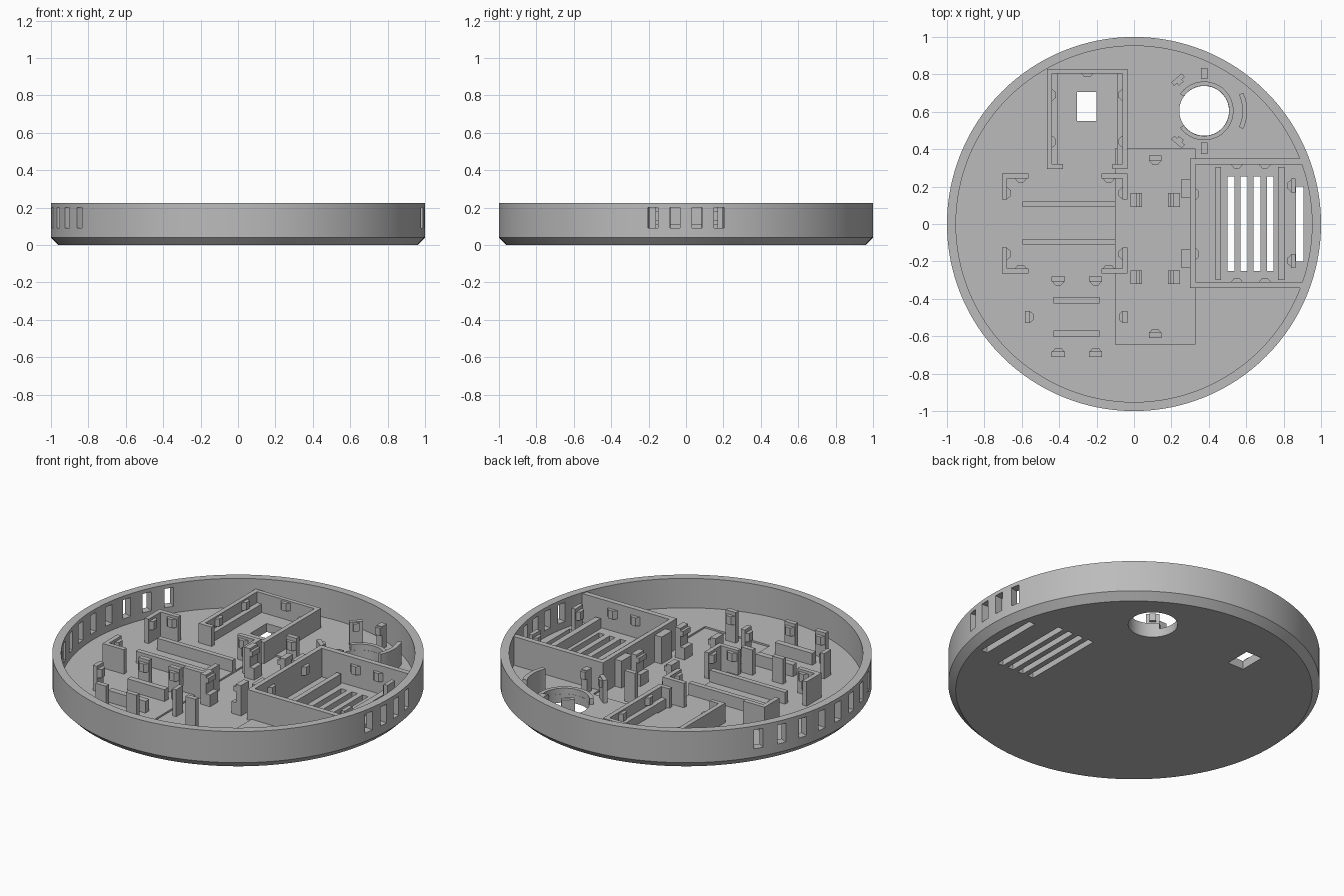
import bpy, bmesh, math
from mathutils import Matrix, Vector

if "Cube" in bpy.data.objects:
    bpy.data.objects.remove(bpy.data.objects["Cube"])

grey = bpy.data.materials.new("grey plastic")
grey.diffuse_color = (0.5, 0.5, 0.5, 1)
grey.use_nodes = True
grey.node_tree.nodes["Principled BSDF"].inputs["Base Color"].default_value = grey.diffuse_color

FLOOR, TOP, BASE = 0.05, 0.225, 0.035


def finish(name, bm, smooth=False):
    bmesh.ops.recalc_face_normals(bm, faces=bm.faces)
    me = bpy.data.meshes.new(name)
    bm.to_mesh(me)
    bm.free()
    me.materials.append(grey)
    ob = bpy.data.objects.new(name, me)
    bpy.context.collection.objects.link(ob)
    if smooth:
        bpy.ops.object.select_all(action='DESELECT')
        ob.select_set(True)
        bpy.context.view_layer.objects.active = ob
        bpy.ops.object.shade_smooth_by_angle(angle=math.radians(30))
    return ob


def box(bm, x0, x1, y0, y1, z0, z1, turn=None):
    m = (Matrix.Translation(((x0 + x1) / 2, (y0 + y1) / 2, (z0 + z1) / 2))
         @ Matrix.Diagonal((x1 - x0, y1 - y0, z1 - z0, 1)))
    bmesh.ops.create_cube(bm, size=1, matrix=(turn or Matrix()) @ m)


def lathe(bm, profile, a0=0, a1=360, n=128, centre=(0, 0)):
    """Sweep a closed (radius, z) profile about a vertical axis."""
    full = abs(a1 - a0) >= 360
    rings = []
    for i in range(n if full else n + 1):
        a = math.radians(a0 + (a1 - a0) * i / n)
        rings.append([bm.verts.new((centre[0] + r * math.cos(a), centre[1] + r * math.sin(a), z))
                      for r, z in profile])
    k = len(profile)
    for i in range(n):
        p, q = rings[i], rings[(i + 1) % len(rings)]
        for j in range(k):
            bm.faces.new((p[j], q[j], q[(j + 1) % k], p[(j + 1) % k]))
    if not full:
        bm.faces.new(rings[0])
        bm.faces.new(rings[-1])


def bump(bm, x, y, dx, dy, z0=0.13, z1=0.18):
    """Small tapered snap bump sticking out of a wall along (dx, dy)."""
    d, s = Vector((dx, dy)), Vector((-dy, dx))
    pts = [Vector((x, y)) + s * u + d * v
           for u, v in ((-.032, -.005), (-.032, 0), (-.015, .02), (.015, .02), (.032, 0), (.032, -.005))]
    lo = [bm.verts.new((p.x, p.y, z0)) for p in pts]
    hi = [bm.verts.new((p.x, p.y, z1)) for p in pts]
    bm.faces.new(lo)
    bm.faces.new(hi)
    for i in range(6):
        j = (i + 1) % 6
        bm.faces.new((lo[i], lo[j], hi[j], hi[i]))


# Round tray: floor disc and rim with a chamfered lower edge
bm = bmesh.new()
outline = [(.96, 0), (1, .04), (1, TOP), (.952, TOP), (.952, FLOOR)]
rings = [[bm.verts.new((r * math.cos(i * math.tau / 128), r * math.sin(i * math.tau / 128), z))
          for i in range(128)] for r, z in outline]
for a, b in zip(rings, rings[1:]):
    for i in range(128):
        j = (i + 1) % 128
        bm.faces.new((a[i], a[j], b[j], b[i]))
bm.faces.new(rings[0])
bm.faces.new(rings[-1])
tray = finish("tray", bm)

# Openings: vents, round port, window and shallow pocket
bm = bmesh.new()
for x in (.50, .57, .64, .71):
    box(bm, x, x + .037, -.25, .255, -.1, .1)
box(bm, .865, .905, -.2, .2, -.1, .1)
box(bm, -.305, -.2, .55, .705, -.1, .1)
box(bm, -.1, .327, -.645, .405, .04, .1)
bmesh.ops.create_cone(bm, cap_ends=True, segments=64, radius1=.133, radius2=.133, depth=.3,
                      matrix=Matrix.Translation((.375, .605, 0)))
for a in [180 + 8 * i for i in range(-4, 5)] + [-10.2, -3.4, 3.4, 10.2]:
    box(bm, .92, 1.05, -.027, .027, .09, .202, Matrix.Rotation(math.radians(a), 4, 'Z'))
cutter = finish("opening_cutter", bm)
cutter.hide_render = True
mod = tray.modifiers.new("openings", 'BOOLEAN')
mod.object, mod.operation, mod.solver = cutter, 'DIFFERENCE', 'EXACT'
bpy.context.view_layer.objects.active = tray
tray.select_set(True)
bpy.ops.object.modifier_apply(modifier=mod.name)
bpy.data.objects.remove(cutter)
bpy.ops.object.select_all(action='DESELECT')
tray.select_set(True)
bpy.context.view_layer.objects.active = tray
bpy.ops.object.shade_smooth_by_angle(angle=math.radians(30))

# Vent compartment on the right
bm = bmesh.new()
box(bm, .3, .328, -.342, .35, BASE, .22)
box(bm, .31, .915, .318, .35, BASE, .22)
box(bm, .31, .915, -.342, -.31, BASE, .22)
for y in (.19, -.185):
    box(bm, .255, .305, y - .05, y + .05, BASE, .2)
for x in (.55, .7):
    bump(bm, x, .318, 0, -1)
    bump(bm, x, -.31, 0, 1)
for y in (.16, -.16):
    bump(bm, .328, y, 1, 0)
finish("vent_compartment", bm)

bm = bmesh.new()
for x0, x1 in ((.435, .465), (.77, .805)):
    box(bm, x0, x1, -.3, .305, BASE, .11)
finish("vent_rails", bm)

bm = bmesh.new()
for y in (.205, -.197):
    box(bm, .84, .864, y - .037, y + .037, BASE, .2)
    bump(bm, .84, y, -1, 0)
finish("vent_clips", bm)

# Open-ended bay around the window
bm = bmesh.new()
box(bm, -.465, -.035, .805, .83, BASE, .165)
for x0, x1, r0, r1 in ((-.465, -.438, -.465, -.38), (-.062, -.035, -.115, -.035)):
    box(bm, x0, x1, .295, .82, BASE, .165)
    box(bm, r0, r1, .295, .32, BASE, .165)
for y in (.69, .44):
    bump(bm, -.438, y, 1, 0, .11, .155)
    bump(bm, -.062, y, -1, 0, .11, .155)
bump(bm, -.25, .805, 0, -1, .11, .155)
finish("window_bay", bm)

bm = bmesh.new()
for x in (-.438, -.092):
    box(bm, x, x + .03, .315, .81, BASE, .1)
finish("bay_ledges", bm)

# Board holder on the left: corner brackets and rails
bm = bmesh.new()
for x, sx in ((-.705, 1), (-.035, -1)):
    for y, sy in ((.27, -1), (-.265, 1)):
        box(bm, *sorted((x, x + sx * .14)), *sorted((y, y + sy * .027)), BASE, .195)
        box(bm, *sorted((x, x + sx * .027)), *sorted((y, y + sy * .14)), BASE, .195)
        bump(bm, x + sx * .1, y + sy * .027, 0, sy)
        bump(bm, x + sx * .027, y + sy * .105, sx, 0)
finish("corner_brackets", bm)

bm = bmesh.new()
for y in (.09, -.11):
    box(bm, -.595, -.1, y, y + .03, BASE, .12)
finish("board_rails", bm)

# Small module holder at the front
bm = bmesh.new()
for y in (-.425, -.605):
    box(bm, -.43, -.185, y, y + .035, BASE, .12)
finish("module_rails", bm)

bm = bmesh.new()
for x in (-.405, -.205):
    box(bm, x - .035, x + .035, -.308, -.28, BASE, .2)
    bump(bm, x, -.308, 0, -1)
    box(bm, x - .035, x + .035, -.71, -.682, BASE, .2)
    bump(bm, x, -.682, 0, 1)
for x, s in ((-.57, 1), (-.048, -1)):
    box(bm, x - .013, x + .013, -.53, -.465, BASE, .2)
    bump(bm, x + s * .013, -.497, s, 0)
finish("module_posts", bm)

# Central clips with hooks, and end posts of the pocket
bm = bmesh.new()
for y in (.128, -.285):
    for x, s in ((-.02, 1), (.245, -1)):
        box(bm, *sorted((x, x + s * .034)), y - .037, y + .037, BASE, .22)
        box(bm, *sorted((x + s * .03, x + s * .062)), y - .037, y + .037, BASE, .11)
        box(bm, *sorted((x + s * .03, x + s * .05)), y - .037, y + .037, .175, .205)
finish("centre_clips", bm)

bm = bmesh.new()
for y, s in ((.352, -1), (-.595, 1)):
    box(bm, .08, .147, y - .014, y + .014, BASE, .222)
    bump(bm, .1135, y + s * .014, 0, s, .15, .2)
finish("pocket_end_posts", bm)

# Round port: low collar, guide arc and holding posts
port = (.375, .605)
bm = bmesh.new()
lathe(bm, [(.134, BASE), (.157, BASE), (.157, .085), (.134, .085)], -145, 145, 56, port)
finish("port_collar", bm, True)

bm = bmesh.new()
lathe(bm, [(.205, BASE), (.23, BASE), (.23, .18), (.205, .18)], -25, 25, 14, port)
finish("port_guide_arc", bm, True)

bm = bmesh.new()
for a, r, w in ((90, .175, .018), (270, .175, .018), (130, .195, .037), (230, .195, .037)):
    turn = Matrix.Translation((*port, 0)) @ Matrix.Rotation(math.radians(a), 4, 'Z')
    box(bm, r + .01, r + (.055 if w < .03 else .035), -w, w, BASE, .185, turn)
    box(bm, r - .005, r + .015, -.017, .017, .135, .18, turn)
finish("port_posts", bm)
